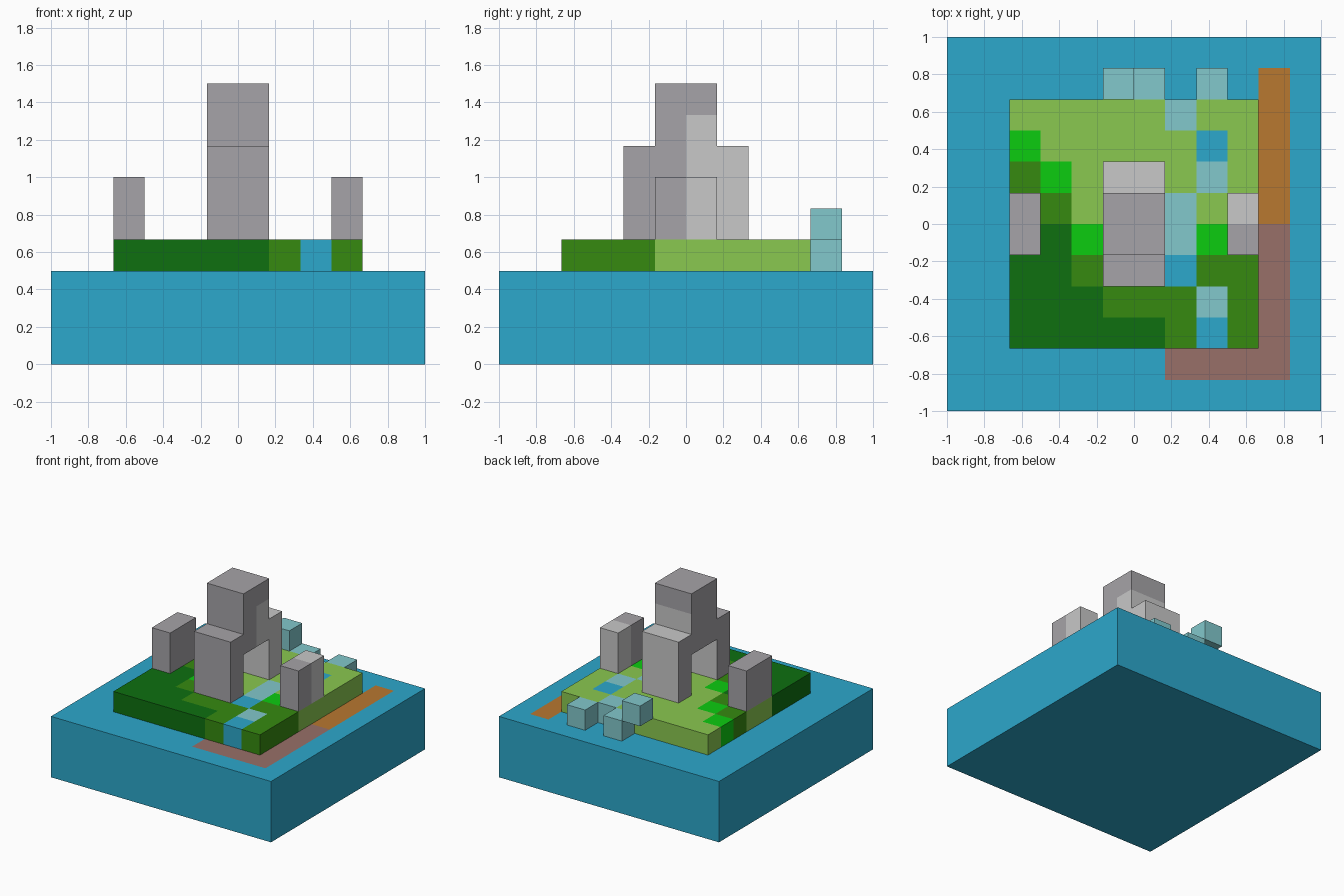
import bpy, bmesh
from mathutils import Vector

if "Cube" in bpy.data.objects:
    bpy.data.objects.remove(bpy.data.objects["Cube"])

U = 1 / 6  # block size


def lin(c):
    c /= 255
    return c / 12.92 if c <= 0.04045 else ((c + 0.055) / 1.055) ** 2.4


def material(name, hexcode):
    m = bpy.data.materials.new(name)
    rgb = [lin(int(hexcode[i:i + 2], 16)) for i in (0, 2, 4)]
    m.diffuse_color = (*rgb, 1)
    m.use_nodes = True
    m.node_tree.nodes["Principled BSDF"].inputs["Base Color"].default_value = m.diffuse_color
    return m


# One-letter keys for the colours
MATS = {
    "W": material("water_blue", "2CA8CC"),
    "D": material("dark_green", "0E7010"),
    "M": material("mid_green", "368A10"),
    "L": material("light_green", "8AC850"),
    "B": material("bright_green", "0CCC10"),
    "T": material("pale_teal", "82C8CC"),
    "G": material("stone_grey", "A6A4A8"),
    "P": material("pale_grey", "C8C8C8"),
    "O": material("orange_brown", "B87830"),
    "R": material("mauve_brown", "987068"),
}


def finish(name, bm, rule, cuts=()):
    """Cut along (axis, position) planes and colour each face by rule(centre, normal)."""
    for axis, pos in cuts:
        n = Vector((0, 0, 0))
        n[axis] = 1
        bmesh.ops.bisect_plane(bm, geom=bm.verts[:] + bm.edges[:] + bm.faces[:],
                               dist=1e-5, plane_co=n * pos, plane_no=n)
    bmesh.ops.recalc_face_normals(bm, faces=bm.faces[:])
    keys = []
    for f in bm.faces:
        f.normal_update()
        k = rule(f.calc_center_median(), f.normal)
        if k not in keys:
            keys.append(k)
        f.material_index = keys.index(k)
    me = bpy.data.meshes.new(name)
    bm.to_mesh(me)
    bm.free()
    for k in keys:
        me.materials.append(MATS[k])
    ob = bpy.data.objects.new(name, me)
    bpy.context.collection.objects.link(ob)


def box(name, lo, hi, rule, cuts=()):
    """Box between two corners given in block units."""
    bm = bmesh.new()
    bmesh.ops.create_cube(bm, size=1)
    for v in bm.verts:
        v.co = [(hi[i] if v.co[i] > 0 else lo[i]) * U for i in range(3)]
    finish(name, bm, rule, cuts)


# Water base with a painted shore path on its top
def base_rule(c, n):
    x, y = c.x / U, c.y / U
    if n.z > 0.5:
        if 4 < x < 5 and 0 < y < 5:
            return "O"
        if (4 < x < 5 and -5 < y < 0) or (1 < x < 5 and -5 < y < -4):
            return "R"
    return "W"


box("water_base", (-6, -6, 0), (6, 6, 3), base_rule,
    [(0, p * U) for p in (1, 4, 5)] + [(1, p * U) for p in (-5, -4, 0, 5)])

# Island slab, a patchwork of 8 x 8 blocks (back row first)
ISLAND = ["LLLLLTLL",
          "BLLLLLWL",
          "MBLLLLTL",
          "LMLLLTLL",
          "LDBLLTBL",
          "DDMLLWMM",
          "DDDMMMTM",
          "DDDDDMWM"]


def island_rule(c, n):
    if n.z < -0.5:
        return "L"
    p = (c - n * 0.01) / U
    return ISLAND[7 - int(p.y + 4)][int(p.x + 4)]


box("island", (-4, -4, 3), (4, 4, 4), island_rule,
    [(a, p * U) for a in (0, 1) for p in range(-3, 4)])


# Central stepped tower with a passage: side profile (y, z) extruded along x
def tower_rule(c, n):
    if n.x < -0.5:
        return "G"
    inside = abs(n.y) > 0.5 and abs(abs(c.y) - U) < 0.01 and c.z < 6 * U
    if inside or (c.y > 0.001 and c.z < 8 * U):
        return "P"
    return "G"


profile = [(-2, 4), (-1, 4), (-1, 6), (1, 6), (1, 4), (2, 4),
           (2, 7), (1, 7), (1, 9), (-1, 9), (-1, 7), (-2, 7)]
bm = bmesh.new()
face = bm.faces.new([bm.verts.new((-U, y * U, z * U)) for y, z in profile])
ext = bmesh.ops.extrude_face_region(bm, geom=[face], use_keep_orig=True)
for g in ext["geom"]:
    if isinstance(g, bmesh.types.BMVert):
        g.co.x = U
finish("central_tower", bm, tower_rule, [(1, 0), (2, 8 * U)])

# Two side towers; the right one is pale on its back half
box("left_tower", (-4, -1, 4), (-3, 1, 6), lambda c, n: "G")
box("right_tower", (3, -1, 4), (4, 1, 6),
    lambda c, n: "P" if c.y > 0.001 else "G", [(1, 0)])

# Spray blocks behind the island
for i, (x, z) in enumerate([(-1, 4), (0, 3), (2, 3)]):
    box(f"spray_block_{i + 1}", (x, 4, z), (x + 1, 5, z + 1), lambda c, n: "T")
